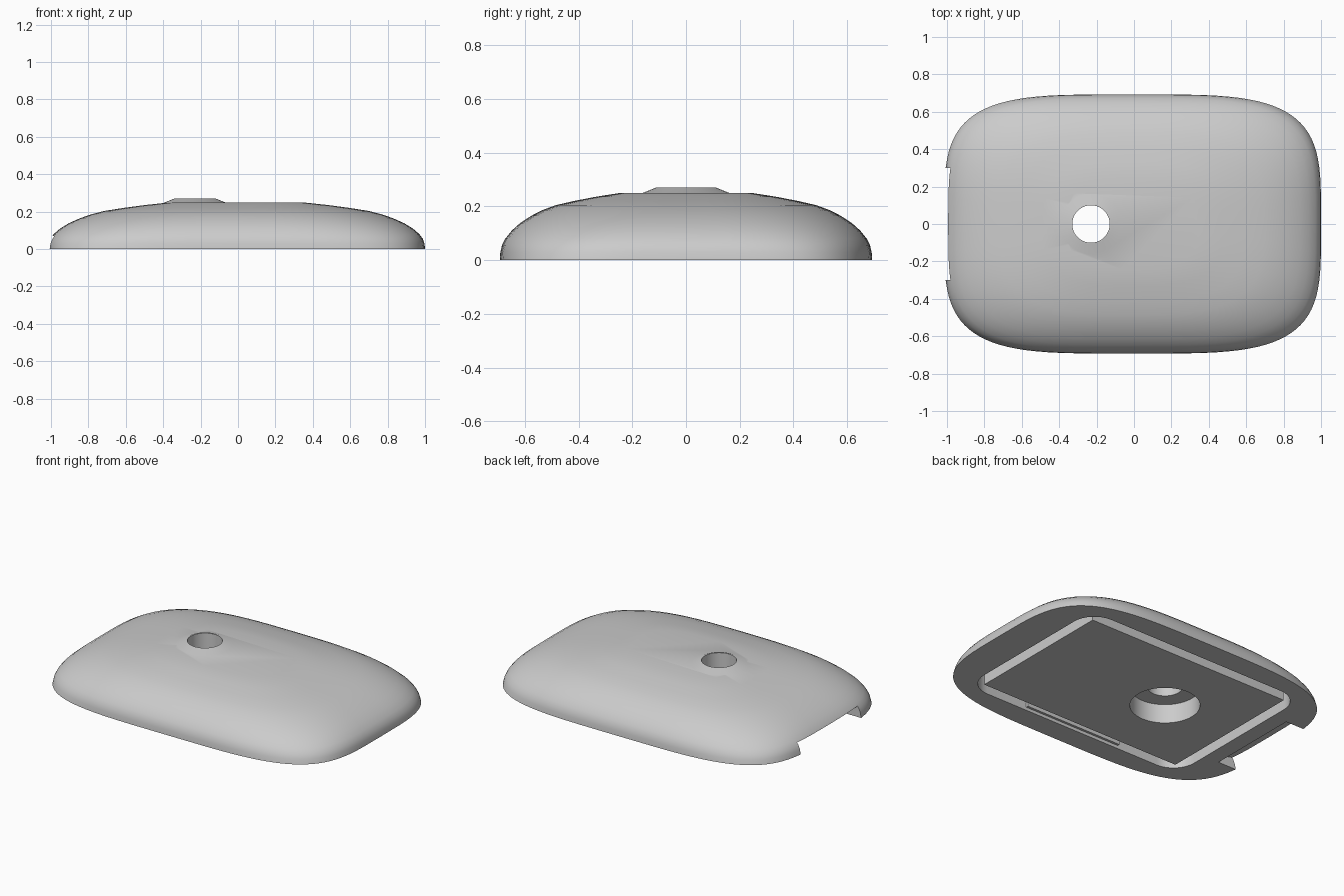
import bpy, bmesh
from math import cos, sin, pi, copysign

cube = bpy.data.objects.get("Cube")
if cube:
    bpy.data.objects.remove(cube, do_unlink=True)

grey = bpy.data.materials.new("light_grey")
grey.use_nodes = True
tone = (0.6, 0.6, 0.6, 1)
grey.diffuse_color = tone
grey.node_tree.nodes["Principled BSDF"].inputs["Base Color"].default_value = tone

HOLE_X = -0.23


def loft(name, loops):
    """Closed solid through a stack of equal-length loops."""
    bm = bmesh.new()
    rings = [[bm.verts.new(p) for p in loop] for loop in loops]
    n = len(rings[0])
    for a, b in zip(rings, rings[1:]):
        for i in range(n):
            j = (i + 1) % n
            bm.faces.new((a[i], a[j], b[j], b[i]))
    bm.faces.new(rings[0][::-1])
    bm.faces.new(rings[-1])
    bmesh.ops.recalc_face_normals(bm, faces=bm.faces)
    mesh = bpy.data.meshes.new(name)
    bm.to_mesh(mesh)
    bm.free()
    mesh.materials.append(grey)
    obj = bpy.data.objects.new(name, mesh)
    bpy.context.collection.objects.link(obj)
    return obj


def oval(rx, ry, z, x=0, power=2, n=96):
    """Superellipse loop at height z."""
    def part(v):
        return copysign(abs(v) ** (2 / power), v)
    angles = [2 * pi * i / n for i in range(n)]
    return [(x + rx * part(cos(a)), ry * part(sin(a)), z) for a in angles]


def rounded(hx, hy, r, z, steps=8):
    """Rounded rectangle loop at height z."""
    pts = []
    corners = ((1, 1), (-1, 1), (-1, -1), (1, -1))
    for k, (sx, sy) in enumerate(corners):
        for i in range(steps + 1):
            a = pi / 2 * (k + i / steps)
            pts.append((sx * (hx - r) + r * cos(a), sy * (hy - r) + r * sin(a), z))
    return pts


def box(name, x0, x1, y0, y1, z0, z1):
    return loft(name, [[(x0, y0, z), (x1, y0, z), (x1, y1, z), (x0, y1, z)] for z in (z0, z1)])


def cylinder(name, r, z0, z1):
    return loft(name, [oval(r, r, z, HOLE_X, n=64) for z in (z0, z1)])


def combine(target, tool, operation):
    """Apply one boolean and discard its tool."""
    mod = target.modifiers.new(tool.name, "BOOLEAN")
    mod.operation, mod.object, mod.solver = operation, tool, "EXACT"
    bpy.context.view_layer.objects.active = target
    bpy.ops.object.modifier_apply(modifier=mod.name)
    bpy.data.objects.remove(tool, do_unlink=True)


# Domed shell: relative size and height of each layer
profile = [(1, 0), (0.997, 0.03), (0.988, 0.055), (0.97, 0.08), (0.935, 0.11),
           (0.89, 0.138), (0.83, 0.165), (0.77, 0.186), (0.7, 0.204),
           (0.6, 0.22), (0.48, 0.236), (0.35, 0.25)]
shell = loft("domed_shell", [oval(1.008 * u, 0.693 * u, z, -0.008, 4 - 4 * z) for u, z in profile])

# Raised collar around the hole
collar = loft("collar", [oval(r, r, z, HOLE_X, n=64)
                         for r, z in ((0.19, 0.2), (0.19, 0.238), (0.11, 0.27))])
combine(shell, collar, "UNION")

# Underside: rounded recess with a square-cornered core, leaving a groove
combine(shell, loft("recess", [rounded(0.78, 0.55, 0.15, z) for z in (-0.1, 0.13)]), "DIFFERENCE")
combine(shell, box("core", -0.71, 0.71, -0.48, 0.48, 0, 0.15), "UNION")

# Stepped hole
combine(shell, cylinder("counterbore", 0.2, -0.1, 0.12), "DIFFERENCE")
combine(shell, cylinder("through_hole", 0.1, -0.1, 0.5), "DIFFERENCE")

# Finger notch under the right end
notch = loft("notch", [[(-1.01 + 0.13 * cos(a), y, 0.07 * sin(a))
                        for a in [2 * pi * i / 40 for i in range(40)]]
                       for y in (-0.3, 0.3)])
combine(shell, notch, "DIFFERENCE")

# Retaining ridges on the long groove walls
for side in (-1, 1):
    ys = sorted((side * 0.535, side * 0.57))
    combine(shell, box("ridge", -0.34, 0.34, *ys, 0.02, 0.05), "UNION")

bpy.ops.object.select_all(action="DESELECT")
shell.select_set(True)
bpy.context.view_layer.objects.active = shell
bpy.ops.object.shade_smooth_by_angle(angle=0.5)
